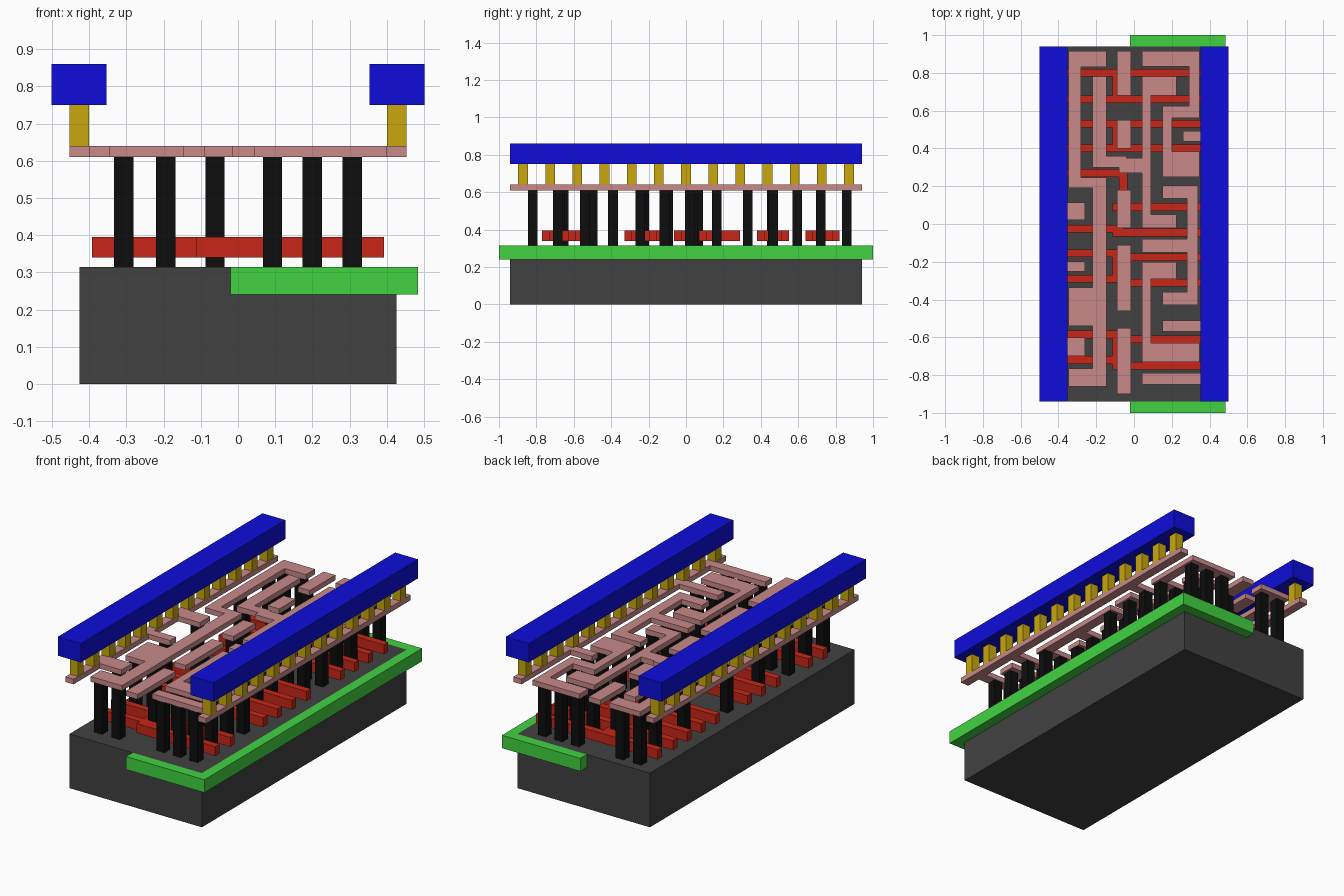
import bpy, bmesh


def material(name, rgb):
    m = bpy.data.materials.new(name)
    m.diffuse_color = (*rgb, 1)
    return m


def slabs(name, rects, z0, z1, mat):
    """One object made of boxes; each rect is (x0, x1, y0, y1)."""
    bm = bmesh.new()
    for x0, x1, y0, y1 in rects:
        vs = bmesh.ops.create_cube(bm, size=1)["verts"]
        for v in vs:
            v.co = (x1 if v.co.x > 0 else x0,
                    y1 if v.co.y > 0 else y0,
                    z1 if v.co.z > 0 else z0)
    me = bpy.data.meshes.new(name)
    bm.to_mesh(me)
    bm.free()
    me.materials.append(mat)
    ob = bpy.data.objects.new(name, me)
    bpy.context.collection.objects.link(ob)
    return ob


def square(x, y, h=0.026):
    return (x - h, x + h, y - h, y + h)


grey = material("substrate_grey", (0.053, 0.053, 0.053))
green = material("well_green", (0.053, 0.65, 0.053))
red = material("gate_red", (0.58, 0.019, 0.009))
black = material("contact_black", (0.004, 0.004, 0.004))
pink = material("metal_pink", (0.58, 0.25, 0.25))
gold = material("via_gold", (0.58, 0.39, 0.004))
blue = material("rail_blue", (0.004, 0.004, 0.70))

# Base block and the well set into its right half
slabs("substrate", [(-0.426, 0.426, -0.94, 0.94)], 0, 0.315, grey)
slabs("well", [(-0.02, 0.484, -1, 1)], 0.24, 0.315, green)

# Gate bars: left half and right half, meeting in the middle
left_gates = [0.80, 0.66, 0.53, 0.40, 0.27, -0.025, -0.155, -0.29, -0.585, -0.72]
right_gates = [0.80, 0.66, 0.53, 0.40, 0.09, -0.045, -0.175, -0.31, -0.61, -0.75]
g = 0.02
bars = [(-0.392, -0.06, y - g, y + g) for y in left_gates]
bars += [(-0.06, 0.392, y - g, y + g) for y in right_gates]
# Pads joining neighbouring gates, and the jog of the offset gate
pads = [(0.64, 0.82), (0.38, 0.55), (0.07, 0.11), (-0.31, -0.135), (-0.77, -0.565)]
bars += [(-0.113, -0.015, a, b) for a, b in pads]
bars += [(-0.08, -0.035, 0.07, 0.29), (-0.113, -0.06, -0.065, -0.005)]
slabs("gates", bars, 0.34, 0.395, red)

# Contact posts, by column
columns = {
    -0.307: [0.86, 0.72, 0.46, 0.065, -0.225, -0.50, -0.655, -0.82],
    -0.194: [0.86, 0.595, 0.33, -0.095, -0.50, -0.82],
    -0.062: [0.72, 0.46, 0.035, -0.235, -0.675],
    0.093: [0.86, 0.72, 0.02, -0.115, -0.245, -0.685, -0.82],
    0.20: [0.86, 0.72, 0.595, 0.33, 0.165, 0.02, -0.115, -0.245, -0.39, -0.54, -0.685, -0.82],
    0.307: [0.86, 0.595, 0.465, 0.33, 0.165, -0.39, -0.54, -0.685, -0.82],
}
slabs("contacts", [square(x, y) for x, ys in columns.items() for y in ys], 0.315, 0.612, black)

# Metal wiring
wires_left = [
    (-0.346, -0.145, 0.83, 0.915), (-0.346, -0.28, 0.19, 0.915),
    (-0.346, -0.145, 0.19, 0.245), (-0.22, -0.145, -0.86, 0.245),
    (-0.346, -0.145, -0.86, -0.765), (-0.346, -0.145, -0.54, -0.335),
    (-0.22, -0.145, 0.30, 0.78), (-0.22, -0.04, 0.30, 0.36),
    (-0.08, 0.09, 0.27, 0.35),
    (-0.42, -0.26, 0.02, 0.115), (-0.42, -0.26, -0.252, -0.198),
    (-0.42, -0.26, -0.70, -0.60),
]
wires_middle = [(-0.09, -0.015, a, b) for a, b in
                ((0.68, 0.915), (0.40, 0.55), (-0.02, 0.18), (-0.46, -0.11), (-0.90, -0.55))]
wires_right = [
    (0.043, 0.346, 0.835, 0.915), (0.29, 0.346, 0.56, 0.915),
    (0.15, 0.346, 0.56, 0.625), (0.15, 0.20, 0.25, 0.625),
    (0.15, 0.346, 0.25, 0.385),
    (0.043, 0.225, 0.68, 0.78), (0.043, 0.09, -0.02, 0.78),
    (0.043, 0.225, -0.02, 0.05),
    (0.15, 0.34, 0.135, 0.205), (0.28, 0.34, -0.43, 0.205),
    (0.043, 0.34, -0.15, -0.08), (0.15, 0.34, -0.43, -0.36),
    (0.043, 0.225, -0.29, -0.20), (0.043, 0.09, -0.73, -0.20),
    (0.043, 0.346, -0.73, -0.63),
    (0.26, 0.42, 0.438, 0.492), (0.15, 0.42, -0.57, -0.51),
    (0.043, 0.42, -0.85, -0.79),
]
rails = [(-0.453, -0.40, -0.94, 0.94), (0.40, 0.453, -0.94, 0.94)]
slabs("metal_wiring", wires_left + wires_middle + wires_right + rails, 0.61, 0.64, pink)

# Vias and power rails on both sides
slabs("vias", [square(s * 0.427, 0.1452 * k) for s in (-1, 1) for k in range(-6, 7)],
      0.64, 0.75, gold)
for name, x in (("left_power_rail", -0.427), ("right_power_rail", 0.427)):
    slabs(name, [(x - 0.074, x + 0.074, -0.94, 0.94)], 0.75, 0.86, blue)
